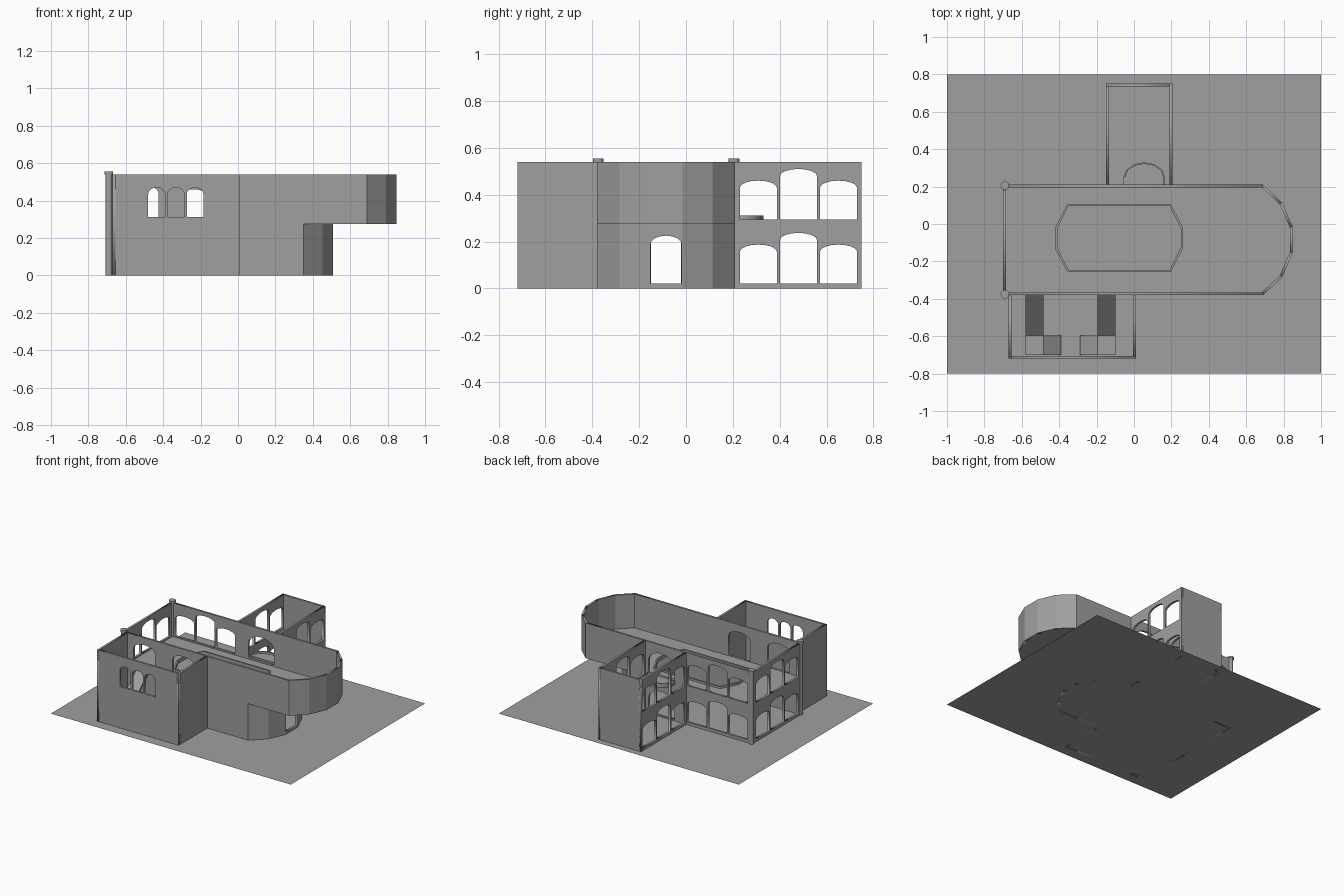
import bpy, bmesh, math
from mathutils import Matrix, Vector

if "Cube" in bpy.data.objects:
    bpy.data.objects.remove(bpy.data.objects["Cube"], do_unlink=True)

# One plain colour for everything
GREY = (0.35, 0.35, 0.35, 1)
grey = bpy.data.materials.new("plain grey")
grey.use_nodes = True
grey.diffuse_color = GREY
for node in grey.node_tree.nodes:
    if node.type == 'BSDF_PRINCIPLED':
        node.inputs["Base Color"].default_value = GREY

TOP, FLOOR, THICK = 0.54, 0.275, 0.015


def finish(name, bm):
    bmesh.ops.remove_doubles(bm, verts=bm.verts, dist=0.00001)
    bmesh.ops.recalc_face_normals(bm, faces=bm.faces)
    mesh = bpy.data.meshes.new(name)
    bm.to_mesh(mesh)
    bm.free()
    mesh.materials.append(grey)
    obj = bpy.data.objects.new(name, mesh)
    bpy.context.collection.objects.link(obj)
    return obj


def sheet(name, loops, thick, matrix):
    """Flat sheet: first loop is the outline, the rest are holes."""
    curve = bpy.data.curves.new(name + " outline", 'CURVE')
    curve.dimensions, curve.fill_mode, curve.extrude = '2D', 'BOTH', thick / 2
    for loop in loops:
        spline = curve.splines.new('POLY')
        spline.points.add(len(loop) - 1)
        for point, (u, v) in zip(spline.points, loop):
            point.co = (u, v, 0, 1)
        spline.use_cyclic_u = True
    helper = bpy.data.objects.new(name + " outline", curve)
    bpy.context.collection.objects.link(helper)
    graph = bpy.context.evaluated_depsgraph_get()
    mesh = bpy.data.meshes.new_from_object(helper.evaluated_get(graph))
    bm = bmesh.new()
    bm.from_mesh(mesh)
    bm.transform(matrix)
    bpy.data.objects.remove(helper, do_unlink=True)
    bpy.data.meshes.remove(mesh)
    return finish(name, bm)


def wall(name, start, end, holes=(), z0=0, z1=TOP, outline=None):
    """Upright wall; its outer face lies on the line, outside to the right."""
    a, b = Vector((*start, 0)), Vector((*end, 0))
    along, up = (b - a).normalized(), Vector((0, 0, 1))
    out = along.cross(up)
    matrix = Matrix((along, up, out)).transposed().to_4x4()
    matrix.translation = a - out * THICK / 2
    length = (b - a).length
    outline = outline or [(0, z0), (length, z0), (length, z1), (0, z1)]
    return sheet(name, [outline, *holes], THICK, matrix)


def level(name, loops, z0, z1):
    return sheet(name, loops, z1 - z0, Matrix.Translation((0, 0, (z0 + z1) / 2)))


def arch(left, right, sill, spring, peak, steps=8):
    mid, half = (left + right) / 2, (right - left) / 2
    curve = [(mid + half * math.cos(t), spring + (peak - spring) * math.sin(t))
             for t in (math.pi * i / steps for i in range(steps + 1))]
    return [(left, sill), (right, sill)] + curve


def window_grid(start, pitch=0.171, width=0.158):
    """Two storeys of three arched windows, the middle one taller."""
    grid = []
    for sill in (0.022, 0.295):
        for i, rise in enumerate((0.135, 0.185, 0.135)):
            left = start + i * pitch
            grid.append(arch(left, left + width, sill, sill + rise, sill + rise + 0.03))
    return grid


def bow(x, half=0.295, depth=0.165, segments=5, inset=0):
    """Points of a shallow polygonal bow, from front to back."""
    radius = (half * half + depth * depth) / (2 * depth)
    spread = math.asin(half / radius)
    centre = x + depth - radius
    pts = []
    for i in range(segments + 1):
        t = spread * (2 * i / segments - 1)
        pts.append((centre + (radius - inset) * math.cos(t),
                    -0.085 + (radius - inset) * math.sin(t)))
    return pts


def prism(name, corners, depth):
    """Sloped or flat plate with its top at the given corners."""
    bm = bmesh.new()
    face = bm.faces.new([bm.verts.new(c) for c in corners])
    new = bmesh.ops.extrude_face_region(bm, geom=[face])["geom"]
    bottom = [v for v in new if isinstance(v, bmesh.types.BMVert)]
    bmesh.ops.translate(bm, verts=bottom, vec=(0, 0, -depth))
    if not face.is_valid or len(bm.faces) < 6:
        bm.faces.new([v for v in bm.verts if v not in bottom])
    return finish(name, bm)


def cylinder(name, x, y, radius, z0, z1):
    bm = bmesh.new()
    bmesh.ops.create_cone(bm, cap_ends=True, segments=20, radius1=radius,
                          radius2=radius, depth=z1 - z0,
                          matrix=Matrix.Translation((x, y, (z0 + z1) / 2)))
    obj = finish(name, bm)
    bpy.ops.object.select_all(action='DESELECT')
    bpy.context.view_layer.objects.active = obj
    obj.select_set(True)
    bpy.ops.object.shade_smooth_by_angle()


# Ground
bm = bmesh.new()
bm.faces.new([bm.verts.new(c) for c in
              ((-1, -0.8, 0), (1, -0.8, 0), (1, 0.8, 0), (-1, 0.8, 0))])
finish("ground_plate", bm)

# Main hall: long walls whose upper storey overhangs at the bow end
WEST, FRONT, BACK, LOW_END, HIGH_END = -0.70, -0.38, 0.21, 0.35, 0.69
span, low = HIGH_END - WEST, LOW_END - WEST
gap = span - low
wall("hall_front_wall", (WEST, FRONT), (HIGH_END, FRONT),
     [arch(left, left + 0.18, 0.287, 0.44, 0.485) for left in (0.095, 0.42)],
     outline=[(0, 0), (low, 0), (low, FLOOR), (span, FLOOR), (span, TOP), (0, TOP)])
wall("hall_back_wall", (HIGH_END, BACK), (WEST, BACK),
     window_grid(0.85) + [arch(0.525, 0.74, sill, sill + 0.11, sill + 0.18)
                          for sill in (0.01, 0.297)],
     outline=[(gap, 0), (span, 0), (span, TOP), (0, TOP), (0, FLOOR), (gap, FLOOR)])
wall("hall_end_wall", (WEST, BACK), (WEST, FRONT), window_grid(0.045))

# Bows at both storeys, with a doorway in the lower one
for label, x, z0, z1 in (("lower", LOW_END, 0, FLOOR), ("upper", HIGH_END, FLOOR, TOP)):
    pts = bow(x)
    for i, (a, b) in enumerate(zip(pts, pts[1:])):
        width = (Vector(b) - Vector(a)).length
        door = label == "lower" and i == 2
        wall(f"{label}_bow_panel_{i + 1}", a, b,
             [arch(0.004, width - 0.004, 0.02, 0.19, 0.225)] if door else [], z0, z1)

# Upper floor with an eight-sided well and its low kerb


def well(grow):
    x, y = 0.34 + grow, 0.18 + grow
    cx, cy = 0.275 + grow * 0.4, 0.055 + grow * 0.4
    return [(u - 0.08, v - 0.075) for u, v in
            ((-cx, -y), (cx, -y), (x, -cy), (x, cy), (cx, y), (-cx, y), (-x, cy), (-x, -cy))]


floor_edge = [(WEST + 0.01, FRONT + 0.005)] + bow(HIGH_END, inset=0.005)
floor_edge.append((WEST + 0.01, BACK - 0.005))
level("upper_floor", [floor_edge, well(0)], FLOOR, 0.285)
level("well_kerb", [well(0.002), well(-0.01)], FLOOR, 0.3)

# Round corner columns with caps
for label, y in (("front", -0.375), ("back", 0.205)):
    cylinder(f"{label}_corner_column", -0.69, y, 0.018, 0, TOP)
    cylinder(f"{label}_column_cap", -0.69, y, 0.023, TOP, 0.555)

# Back wing
E, W, N = 0.205, -0.15, 0.75
wall("back_wing_left_wall", (E, BACK), (E, N), window_grid(0.02))
wall("back_wing_end_wall", (E, N), (W, N))
wall("back_wing_right_wall", (W, N), (W, BACK), window_grid(0.02))


# Rounded balcony inside the back wing
def balcony(inset):
    arc = [(0.055 + (0.11 - inset) * math.cos(t), 0.25 + (0.08 - inset) * math.sin(t))
           for t in (math.pi * i / 6 for i in range(7))]
    return [(0.055 - 0.11 + inset, 0.2), (0.055 + 0.11 - inset, 0.2)] + arc


level("balcony_floor", [balcony(0)], FLOOR, 0.297)
level("balcony_kerb", [balcony(0) + balcony(0.008)[::-1]], 0.297, 0.312)

# Front wing with three small arched windows
FW, FE, FS = -0.67, 0.01, -0.72
wall("front_wing_right_wall", (FW, FRONT), (FW, FS))
wall("front_wing_end_wall", (FW, FS), (FE, FS),
     [arch(left, left + 0.09, 0.312, 0.435, 0.47) for left in (0.19, 0.293, 0.396)])
wall("front_wing_left_wall", (FE, FS), (FE, FRONT))

# Twin stairs: a ramp from the upper floor, a landing, a ramp to the ground
MID, LAND = -0.34, 0.09
for label, side in (("right", -1), ("left", 1)):
    outer, inner, foot = (MID + side * d for d in (0.24, 0.145, 0.05))
    y0, y1, y2 = FRONT, -0.595, -0.70
    prism(f"{label}_upper_ramp", [(outer, y0, 0.285), (inner, y0, 0.285),
                                  (inner, y1, LAND), (outer, y1, LAND)], 0.02)
    prism(f"{label}_landing", [(outer, y1, LAND), (inner, y1, LAND),
                               (inner, y2, LAND), (outer, y2, LAND)], 0.02)
    prism(f"{label}_lower_ramp", [(inner, y1, LAND), (foot, y1, 0.02),
                                  (foot, y2, 0.02), (inner, y2, LAND)], 0.02)
